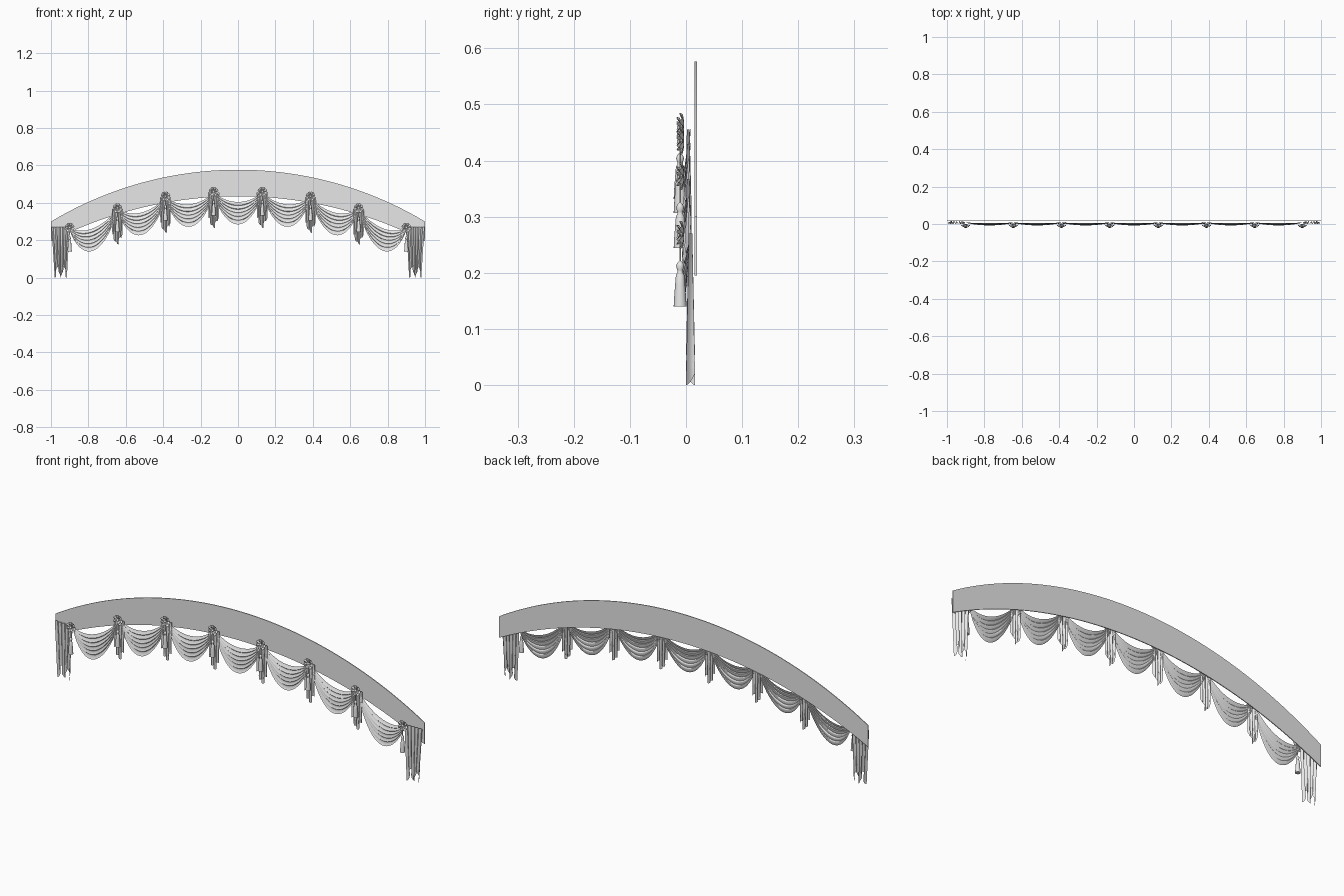
import bpy, bmesh, math
from math import sin, cos, pi

if "Cube" in bpy.data.objects:
    bpy.data.objects.remove(bpy.data.objects["Cube"])

cloth = bpy.data.materials.new("pale_grey_cloth")
cloth.diffuse_color = (0.8, 0.8, 0.8, 1)
cloth.use_nodes = True
cloth.node_tree.nodes["Principled BSDF"].inputs["Base Color"].default_value = cloth.diffuse_color


def add_object(name, bm, smooth=True):
    bmesh.ops.recalc_face_normals(bm, faces=bm.faces)
    me = bpy.data.meshes.new(name)
    bm.to_mesh(me)
    bm.free()
    me.materials.append(cloth)
    ob = bpy.data.objects.new(name, me)
    bpy.context.collection.objects.link(ob)
    if smooth:
        bpy.ops.object.select_all(action='DESELECT')
        bpy.context.view_layer.objects.active = ob
        ob.select_set(True)
        bpy.ops.object.shade_smooth_by_angle(angle=math.radians(50))
    return ob


def grid(bm, fn, nu, nv):
    """Sheet of quads from fn(u, v) with u, v in 0..1"""
    rows = [[bm.verts.new(fn(i / nu, j / nv)) for i in range(nu + 1)] for j in range(nv + 1)]
    for a, b in zip(rows, rows[1:]):
        for i in range(nu):
            bm.faces.new((a[i], a[i + 1], b[i + 1], b[i]))


def arc(x, top, end):
    """Height on a circle arc that is 'top' at x=0 and 'end' at x=1"""
    s = top - end
    r = (1 + s * s) / (2 * s)
    return top - r + math.sqrt(r * r - x * x)


def lathe(bm, cx, cy, cz, profile, n=16):
    def fn(u, v):
        r, z = profile[round(v * (len(profile) - 1))]
        return (cx + r * cos(2 * pi * u), cy + r * sin(2 * pi * u), cz + z)
    grid(bm, fn, n, len(profile) - 1)
    bmesh.ops.remove_doubles(bm, verts=bm.verts, dist=1e-6)


# Arched pelmet band
bm = bmesh.new()
grid(bm, lambda u, v: (2 * u - 1, 0.0155,
                       arc(2 * u - 1, 0.435, 0.195) * (1 - v) + arc(2 * u - 1, 0.577, 0.30) * v), 96, 1)
ext = bmesh.ops.extrude_face_region(bm, geom=bm.faces[:])
for v in ext['geom']:
    if isinstance(v, bmesh.types.BMVert):
        v.co.y += 0.004
add_object("arched_band", bm)

# Rosette positions along the arch
half = [(0.13, 0.46), (0.388, 0.435), (0.645, 0.372), (0.9, 0.268)]
spots = [(-x, z) for x, z in reversed(half)] + half


def swag(name, p, q, folds=6):
    """Draped cloth hanging between two rosettes"""
    def fn(u, v):
        hang = (4 * u * (1 - u)) ** 0.85
        f = v * folds
        saw = f - math.floor(f) if v < 1 else 1
        bulge = sin(pi * u) ** 0.7
        drop = 0.055 + 0.108 * v
        x = p[0] + (q[0] - p[0]) * u
        z = p[1] + (q[1] - p[1]) * u - drop * hang - 0.012 * v
        y = 0.008 - bulge * (0.003 + 0.009 * sin(pi * min(v, 0.7)) + 0.005 * saw ** 2)
        return (x, y, z)
    bm = bmesh.new()
    grid(bm, fn, 32, folds * 6)
    add_object(name, bm)


for i, (p, q) in enumerate(zip(spots, spots[1:])):
    swag(f"swag_{i + 1}", p, q)


def tail(name, x0, x1, b0, b1, top, hem, y, depth, pleats):
    """Pleated hanging strip; hem(u) gives the bottom height"""
    def fn(u, v):
        t = u * pleats
        tri = abs((t % 1) * 2 - 1)
        a, b = x0 + (x1 - x0) * u, b0 + (b1 - b0) * u
        # the pleats fold back under one another
        back = 0.25 * (b1 - b0) / pleats * sin(2 * pi * t) * v
        return (a + (b - a) * v + back, y - depth * (0.4 + 0.6 * v) * (tri - 0.5),
                top + (hem(u) - top) * v)
    bm = bmesh.new()
    grid(bm, fn, pleats * 8, 8)
    add_object(name, bm)


# Short tails behind the inner rosettes
for i, (x, z) in enumerate(spots[1:-1]):
    tail(f"short_tail_{i + 1}", x - 0.03, x + 0.03, x - 0.027, x + 0.027, z - 0.005,
         lambda u: z - 0.192 + 0.05 * abs(2 * u - 1) + 0.01 * sin(6 * pi * u),
         0.004, 0.012, 4)

# Long tails at both ends
for s, side in ((-1, "left"), (1, "right")):
    tail(f"{side}_end_tail", s * 0.997, s * 0.9, s * 0.98, s * 0.915, 0.27,
         lambda u: 0.03 + 0.03 * cos(4 * pi * u + pi), 0.008, 0.016, 5)


# Rosettes with ruffled petal layers and a centre button
def rosette(name, x, z):
    bm = bmesh.new()
    for r, y, k in ((0.026, -0.004, 0.0), (0.018, -0.009, 0.4)):
        def fn(u, v):
            a = 2 * pi * u
            rr = r * v * (0.87 + 0.13 * abs(sin(4 * a + k)) * v)
            return (x + rr * cos(a), y - 0.005 * v * v + 0.003 * v * cos(8 * a + 2 * k), z + rr * sin(a))
        grid(bm, fn, 48, 4)
    bmesh.ops.remove_doubles(bm, verts=bm.verts, dist=1e-6)
    ball = bmesh.ops.create_uvsphere(bm, u_segments=12, v_segments=8, radius=0.006)
    for v in ball['verts']:
        v.co = (v.co.x + x, v.co.y * 0.8 - 0.011, v.co.z + z)
    add_object(name, bm)


# Tassel: cord, knot ball and flared skirt
tassel_profile = [(0.0015, -0.005), (0.0015, -0.047), (0.005, -0.05), (0.0072, -0.056), (0.005, -0.063),
                  (0.0045, -0.066), (0.0075, -0.072), (0.009, -0.09), (0.0105, -0.11),
                  (0.0115, -0.128), (0.0, -0.128)]
for i, (x, z) in enumerate(spots):
    rosette(f"rosette_{i + 1}", x, z)
    bm = bmesh.new()
    lathe(bm, x, -0.0105, z, tassel_profile)
    add_object(f"tassel_{i + 1}", bm)
